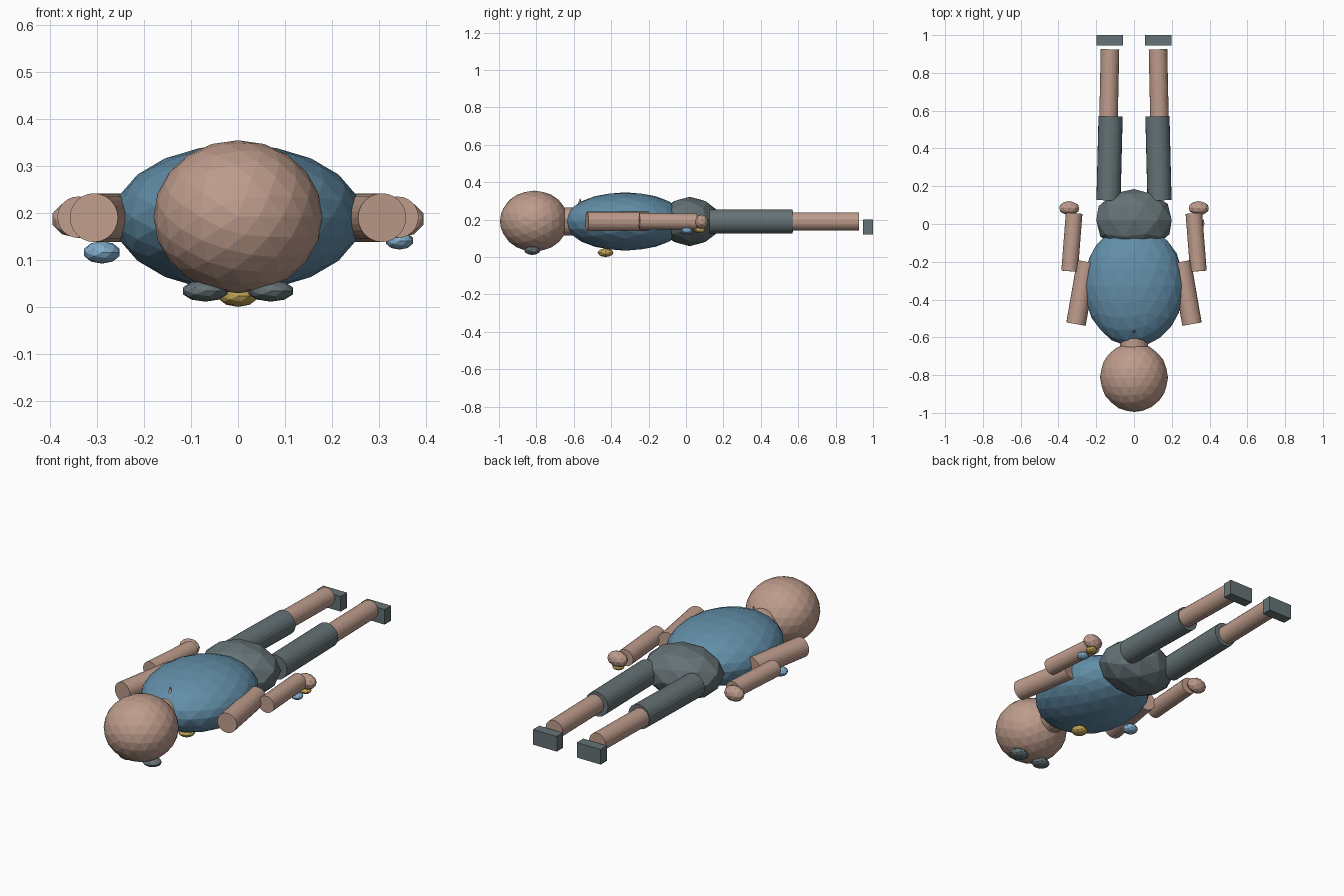
import bpy
import math
from mathutils import Vector, Matrix

if "Cube" in bpy.data.objects:
    bpy.data.objects.remove(bpy.data.objects["Cube"])


def material(name, r, g, b):
    m = bpy.data.materials.new(name)
    lin = [(c / 255 / 12.92) if c < 11 else ((c / 255 + 0.055) / 1.055) ** 2.4 for c in (r, g, b)]
    m.diffuse_color = (*lin, 1)
    m.use_nodes = True
    m.node_tree.nodes["Principled BSDF"].inputs["Base Color"].default_value = m.diffuse_color
    return m


SKIN = material("skin", 190, 156, 140)
SHIRT = material("shirt blue", 98, 142, 168)
DARK = material("dark grey", 101, 114, 118)
YELLOW = material("yellow", 188, 163, 82)
PALE = material("pale blue", 130, 172, 202)


def finish(name, mat):
    ob = bpy.context.object
    ob.name = ob.data.name = name
    ob.data.materials.append(mat)
    return ob


def ball(name, centre, radii, mat, sub):
    """Faceted ellipsoid with its pole along the body (y)."""
    bpy.ops.mesh.primitive_ico_sphere_add(subdivisions=sub, radius=1)
    ob = finish(name, mat)
    ob.data.transform(Matrix.Rotation(math.pi / 2, 4, 'X'))
    ob.data.transform(Matrix.Diagonal((*radii, 1)))
    ob.location = centre
    return ob


def limb(name, a, b, r, mat, r2=None):
    """Capped cylinder or cone between two points."""
    a, b = Vector(a), Vector(b)
    bpy.ops.mesh.primitive_cone_add(vertices=24, radius1=r, radius2=r if r2 is None else r2,
                                    depth=(b - a).length, location=(a + b) / 2)
    ob = finish(name, mat)
    ob.rotation_euler = (b - a).to_track_quat('Z', 'Y').to_euler()
    return ob


# Body lying face down
ball("head", (0, -0.812, 0.192), (0.18, 0.183, 0.163), SKIN, 3)
ball("torso", (0, -0.325, 0.19), (0.265, 0.325, 0.156), SHIRT, 3)
ball("hips", (0, 0.02, 0.19), (0.21, 0.165, 0.132), DARK, 2)
limb("neck", (0, -0.72, 0.19), (0, -0.56, 0.19), 0.075, SKIN)
limb("neck_peak", (0, -0.575, 0.25), (0, -0.565, 0.312), 0.016, SKIN, 0.002)

# Limbs, hands, feet and eyes on both sides
for s, side in ((-1, "left"), (1, "right")):
    limb(side + "_upper_arm", (s * 0.307, -0.53, 0.19), (s * 0.25, -0.2, 0.19), 0.052, SKIN)
    limb(side + "_forearm", (s * 0.341, -0.25, 0.191), (s * 0.317, 0.057, 0.189), 0.044, SKIN)
    ball(side + "_hand", (s * 0.343, 0.084, 0.187), (0.055, 0.037, 0.04), SKIN, 2)
    limb(side + "_thigh", (s * 0.135, 0.125, 0.19), (s * 0.124, 0.57, 0.19), 0.064, DARK)
    limb(side + "_shin", (s * 0.135, 0.55, 0.19), (s * 0.127, 0.925, 0.19), 0.049, SKIN)
    bpy.ops.mesh.primitive_cube_add(size=1, location=(s * 0.129, 0.973, 0.16))
    foot = finish(side + "_foot", DARK)
    foot.scale = (0.14, 0.054, 0.08)
    ball(side + "_eye", (s * 0.07, -0.822, 0.034), (0.05, 0.043, 0.023), DARK, 2)

# Small coloured studs on chest, arm and hand
ball("chest_stud", (0, -0.43, 0.023), (0.042, 0.042, 0.023), YELLOW, 2)
ball("arm_stud", (-0.29, -0.375, 0.116), (0.04, 0.038, 0.024), PALE, 2)
ball("wrist_stud", (0.344, 0.005, 0.14), (0.03, 0.03, 0.018), PALE, 2)
ball("hand_stud", (0.344, 0.075, 0.143), (0.03, 0.03, 0.016), YELLOW, 2)
